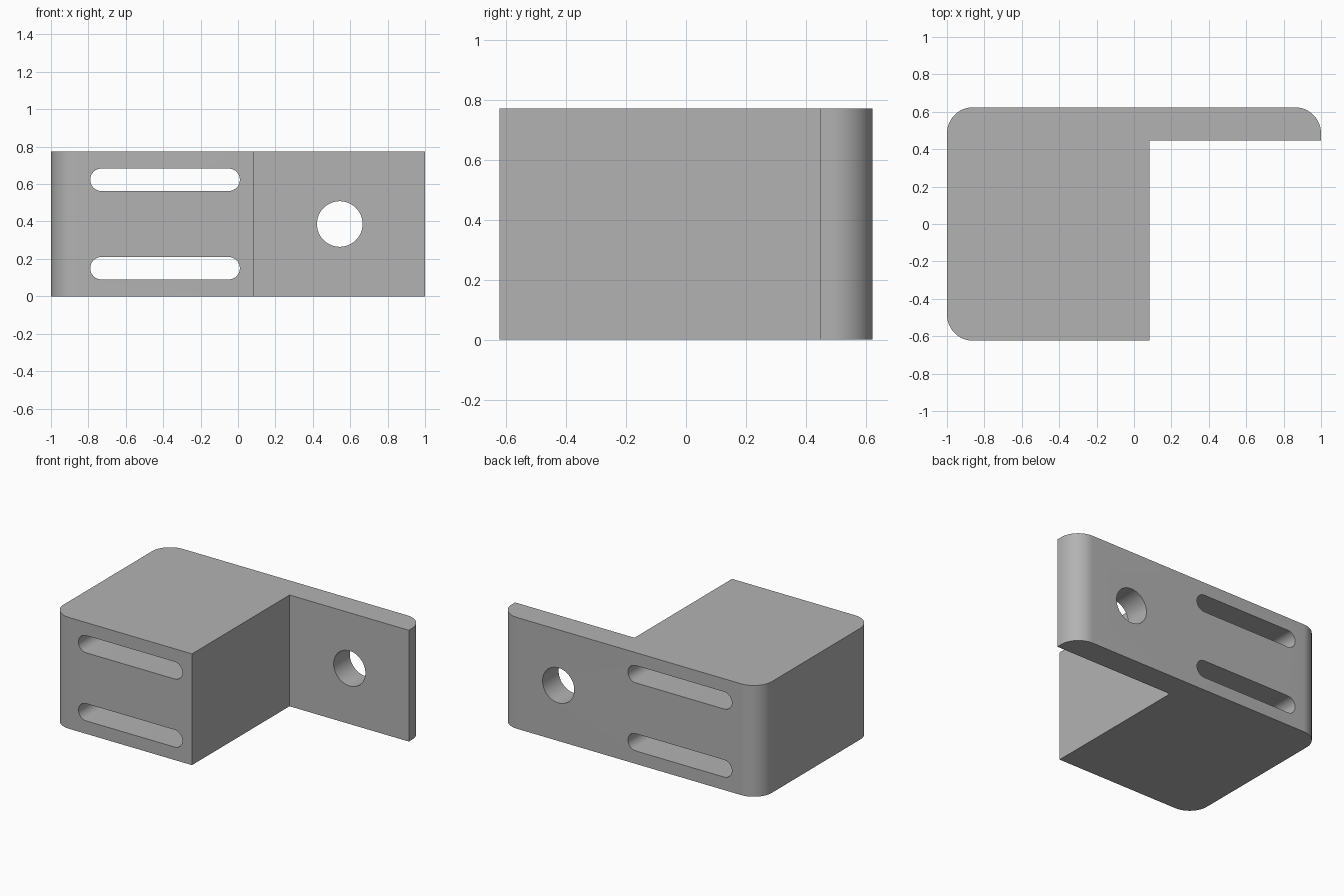
import bpy
import bmesh
from math import cos, sin, pi, radians

if "Cube" in bpy.data.objects:
    bpy.data.objects.remove(bpy.data.objects["Cube"], do_unlink=True)

HEIGHT, BACK, FLANGE_Y, STEP_X = 0.773, 0.624, 0.447, 0.083
CORNER = 0.14

grey = bpy.data.materials.new("plain grey")
grey.use_nodes = True
grey.diffuse_color = (0.45, 0.45, 0.45, 1)
grey.node_tree.nodes["Principled BSDF"].inputs["Base Color"].default_value = grey.diffuse_color


def arc(cx, cy, r, start, end, steps):
    angles = [radians(start + (end - start) * i / steps) for i in range(steps + 1)]
    return [(cx + r * cos(a), cy + r * sin(a)) for a in angles]


def prism(name, outline, place, offset):
    """Extrude a closed outline along a given offset."""
    bm = bmesh.new()
    face = bm.faces.new([bm.verts.new(place(*p)) for p in outline])
    result = bmesh.ops.extrude_face_region(bm, geom=[face])
    moved = [v for v in result["geom"] if isinstance(v, bmesh.types.BMVert)]
    bmesh.ops.translate(bm, verts=moved, vec=offset)
    bmesh.ops.recalc_face_normals(bm, faces=bm.faces)
    mesh = bpy.data.meshes.new(name)
    bm.to_mesh(mesh)
    bm.free()
    mesh.materials.append(grey)
    obj = bpy.data.objects.new(name, mesh)
    bpy.context.collection.objects.link(obj)
    return obj


# Block with side flange, rounded at three outer corners
inner = 1 - CORNER
outline = [(STEP_X, -BACK), (STEP_X, FLANGE_Y), (1, FLANGE_Y)]
outline += arc(inner, BACK - CORNER, CORNER, 0, 90, 16)
outline += arc(-inner, BACK - CORNER, CORNER, 90, 180, 16)
outline += arc(-inner, CORNER - BACK, CORNER, 180, 270, 16)
bracket = prism("bracket", outline, lambda x, y: (x, y, 0), (0, 0, HEIGHT))


# Through openings: two slots and a round hole
def slot(z, r=0.06, left=-0.73, right=-0.05):
    return arc(left, z, r, 90, 270, 16) + arc(right, z, r, -90, 90, 16)


openings = {
    "lower_slot_cutter": slot(0.15),
    "upper_slot_cutter": slot(HEIGHT - 0.15),
    "hole_cutter": arc(0.544, HEIGHT / 2, 0.122, 0, 360, 48)[:-1],
}
for name, shape in openings.items():
    cutter = prism(name, shape, lambda x, z: (x, -1, z), (0, 2, 0))
    cut = bracket.modifiers.new(name, "BOOLEAN")
    cut.operation = "DIFFERENCE"
    cut.solver = "EXACT"
    cut.object = cutter

# Apply the cuts, then remove the cutters
bpy.ops.object.select_all(action="DESELECT")
bracket.select_set(True)
bpy.context.view_layer.objects.active = bracket
for name in openings:
    bpy.ops.object.modifier_apply(modifier=name)
    bpy.data.objects.remove(bpy.data.objects[name], do_unlink=True)
bpy.ops.object.shade_smooth_by_angle(angle=radians(30))
